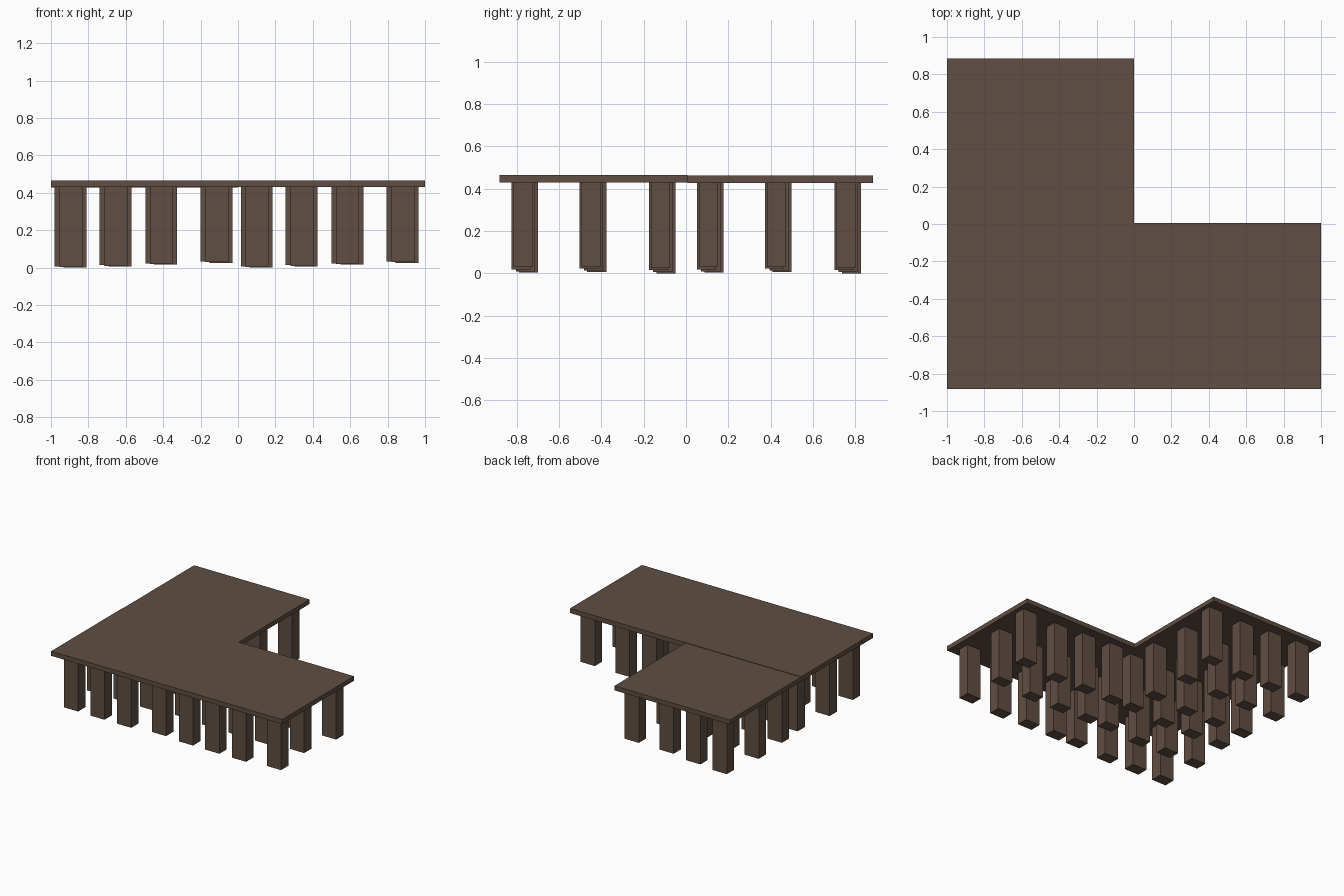
import bpy, bmesh

if "Cube" in bpy.data.objects:
    bpy.data.objects.remove(bpy.data.objects["Cube"])

wood = bpy.data.materials.new("dark_wood")
wood.diffuse_color = (0.115, 0.077, 0.054, 1)
wood.use_nodes = True
wood.node_tree.nodes["Principled BSDF"].inputs["Base Color"].default_value = wood.diffuse_color


def box(name, x0, x1, y0, y1, z0, z1):
    bm = bmesh.new()
    bmesh.ops.create_cube(bm, size=1)
    for v in bm.verts:
        v.co.x = x1 if v.co.x > 0 else x0
        v.co.y = y1 if v.co.y > 0 else y0
        v.co.z = z1 if v.co.z > 0 else z0
    mesh = bpy.data.meshes.new(name)
    bm.to_mesh(mesh)
    bm.free()
    mesh.materials.append(wood)
    ob = bpy.data.objects.new(name, mesh)
    bpy.context.collection.objects.link(ob)
    return ob


# L-shaped deck: long front platform and back-left arm
box("front_deck", -1, 1, -0.883, 0.006, 0.43, 0.466)
box("back_deck", -1, 0, 0.006, 0.885, 0.428, 0.463)

# Posts: a slightly irregular 4 x 3 grid, repeated under each third of the L
W, D = 0.123, 0.09
columns = [-0.98, -0.74, -0.495, -0.2]      # left limits in x
rows = [-0.825, -0.503, -0.175]             # front limits in y
row_shift = [0.025, 0.0, 0.047]             # sideways stagger of each row
col_shift = [0.036, 0.02, 0.0, 0.01]        # stagger of each column in y
col_lift = [0.0, 0.006, 0.016, 0.026]       # foot heights
row_lift = [0.003, 0.007, 0.0]

sections = {"front_left": (0, 0), "front_right": (0.995, 0), "back_left": (0, 0.877)}
for label, (ox, oy) in sections.items():
    for i, cx in enumerate(columns):
        for j, ry in enumerate(rows):
            x = cx + row_shift[j] + ox
            y = ry + col_shift[i] + oy
            box(f"{label}_post_{i}_{j}", x, x + W, y, y + D,
                col_lift[i] + row_lift[j], 0.432)
